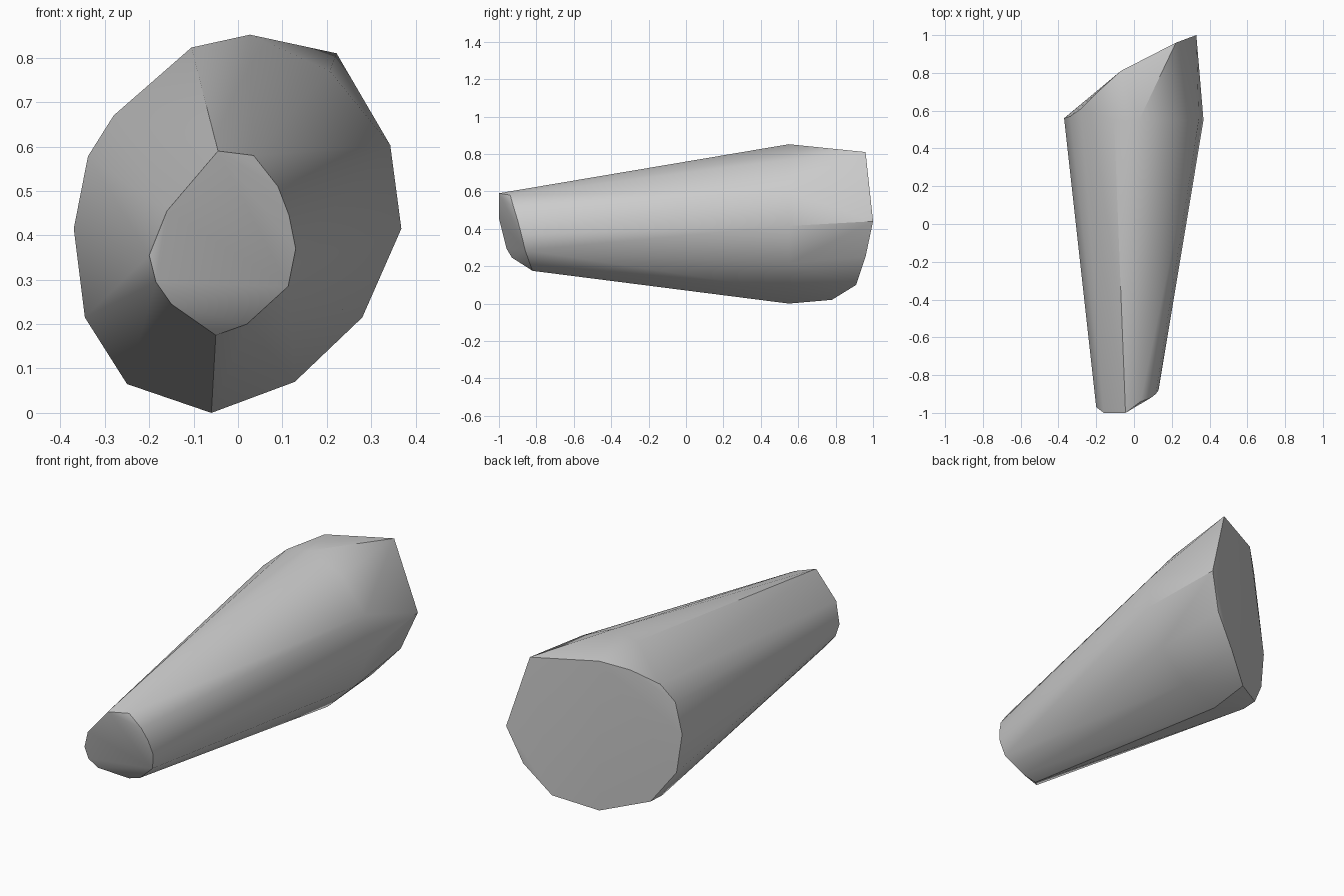
import bpy
import bmesh
from math import radians

default_cube = bpy.data.objects.get("Cube")
if default_cube:
    bpy.data.objects.remove(default_cube, do_unlink=True)


def flat_material(name, colour):
    material = bpy.data.materials.new(name)
    material.use_nodes = True
    material.diffuse_color = colour
    shader = material.node_tree.nodes["Principled BSDF"]
    shader.inputs["Base Color"].default_value = colour
    return material


def hull_object(name, points, material):
    """Wrap a faceted convex skin around the cross-section corners."""
    mesh = bpy.data.meshes.new(name)
    bm = bmesh.new()
    for point in points:
        bm.verts.new(point)
    result = bmesh.ops.convex_hull(bm, input=bm.verts[:])
    unused = [item for item in result["geom_interior"]
              if isinstance(item, bmesh.types.BMVert)]
    bmesh.ops.delete(bm, geom=unused, context="VERTS")
    bmesh.ops.dissolve_limit(bm, angle_limit=radians(3),
                             verts=bm.verts[:], edges=bm.edges[:])
    bmesh.ops.recalc_face_normals(bm, faces=bm.faces[:])
    bm.to_mesh(mesh)
    bm.free()
    mesh.materials.append(material)
    obj = bpy.data.objects.new(name, mesh)
    bpy.context.scene.collection.objects.link(obj)
    return obj


# Narrow front end: a slanted, slightly rounded cut
front_ring = [
    (-.045, -1, .59), (.035, -.94, .58), (.09, -.92, .51), (.115, -.9, .445),
    (.13, -.88, .37), (.113, -.86, .285), (.02, -.83, .2), (-.05, -.82, .175),
    (-.15, -.93, .245), (-.185, -.96, .295), (-.2, -.97, .355), (-.16, -1, .455),
]

# Widest section: an upright ring given as x and z
shoulder_y = .55
shoulder_outline = [
    (.027, .852), (-.105, .823), (-.25, .065), (-.06, 0), (.128, .07),
    (.28, .215), (.368, .415), (.343, .603), (.207, .77),
]
shoulder_ring = [(x, shoulder_y, z) for x, z in shoulder_outline]

# Broad rear end: a flat diagonal cut
rear_ring = [
    (.33, 1, .44), (.222, .96, .81), (-.07, .81, .81), (-.18, .71, .755),
    (-.28, .61, .67), (-.338, .57, .578), (-.37, .56, .415), (-.345, .57, .215),
    (-.245, .64, .065), (-.05, .78, .02), (.13, .91, .1), (.26, .96, .25),
]

grey = flat_material("plain grey", (.6, .6, .6, 1))
body = hull_object("tapered_body", front_ring + shoulder_ring + rear_ring, grey)

# Soft sides with crisp end cuts
bpy.ops.object.select_all(action="DESELECT")
body.select_set(True)
bpy.context.view_layer.objects.active = body
bpy.ops.object.shade_smooth_by_angle(angle=radians(30))
